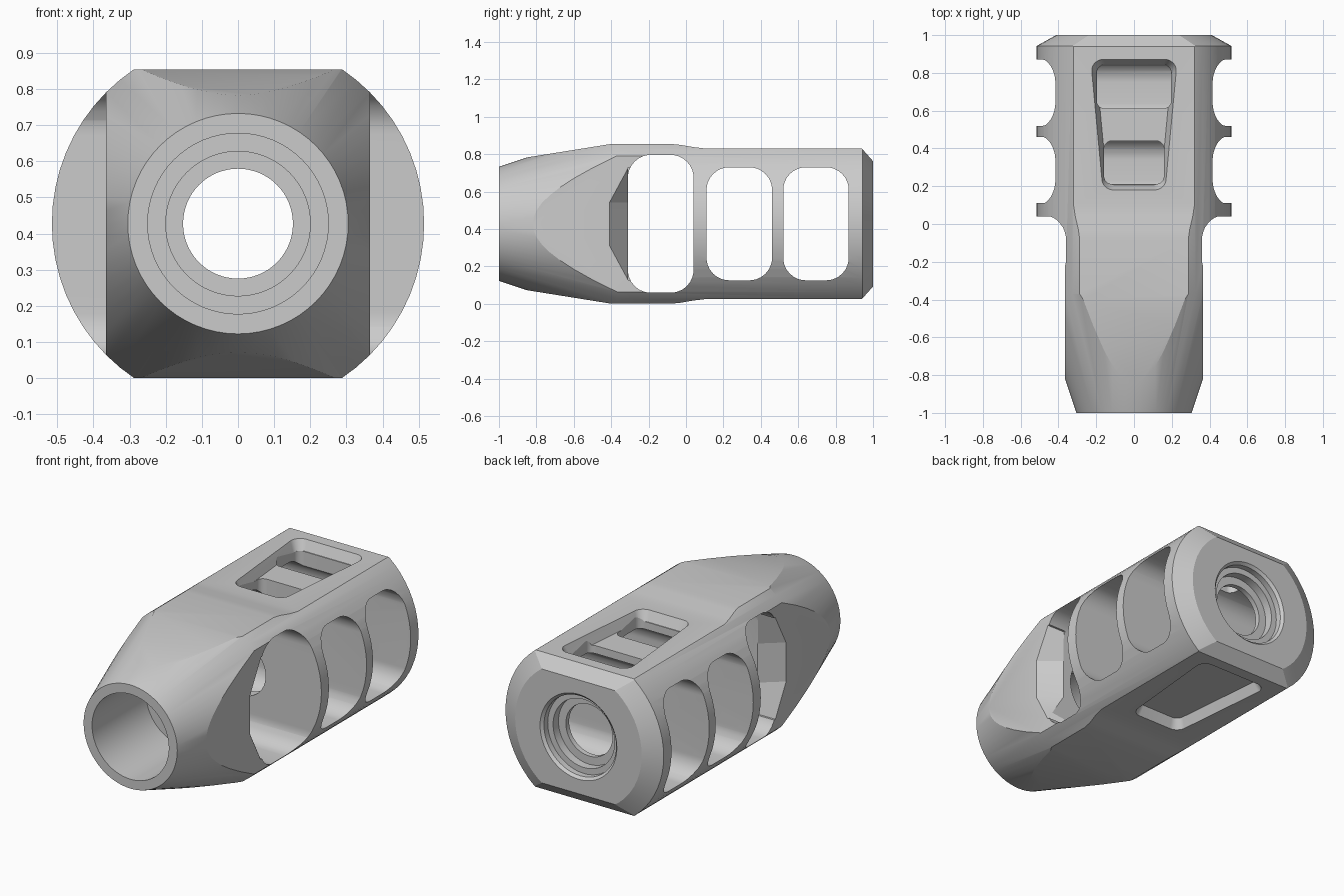
import bpy, bmesh, math
from mathutils import Vector

if "Cube" in bpy.data.objects:
    bpy.data.objects.remove(bpy.data.objects["Cube"])

CZ = 0.4275  # height of the long axis


def make(name, rings):
    """Solid skinned through equal-length rings of points, capped at both ends."""
    bm = bmesh.new()
    loops = [[bm.verts.new(Vector(p) + Vector((0, 0, CZ))) for p in r] for r in rings]
    n = len(loops[0])
    for a, b in zip(loops, loops[1:]):
        for i in range(n):
            j = (i + 1) % n
            bm.faces.new((a[i], a[j], b[j], b[i]))
    bm.faces.new(loops[0])
    bm.faces.new(loops[-1])
    bmesh.ops.recalc_face_normals(bm, faces=bm.faces)
    me = bpy.data.meshes.new(name)
    bm.to_mesh(me)
    bm.free()
    ob = bpy.data.objects.new(name, me)
    bpy.context.collection.objects.link(ob)
    return ob


def lathe(name, profile, n=64):
    """Revolve (y, radius) points about the long axis."""
    ang = [2 * math.pi * i / n for i in range(n)]
    return make(name, [[(r * math.cos(a), y, r * math.sin(a)) for a in ang] for y, r in profile])


def round_poly(pts, r, steps=8):
    """Round the corners of a convex 2D polygon."""
    out = []
    for i, p in enumerate(pts):
        p = Vector(p)
        a = (Vector(pts[i - 1]) - p).normalized()
        b = (Vector(pts[(i + 1) % len(pts)]) - p).normalized()
        half = a.angle(b) / 2
        c = p + (a + b).normalized() * (r / math.sin(half))
        s, e = p + a * (r / math.tan(half)) - c, p + b * (r / math.tan(half)) - c
        for k in range(steps + 1):
            out.append(c + s.lerp(e, k / steps).normalized() * r)
    return out


def rect(a0, a1, b0, b1):
    return [(a0, b0), (a1, b0), (a1, b1), (a0, b1)]


def along_x(name, outline, x0, x1):
    return make(name, [[(x, p[0], p[1]) for p in outline] for x in (x0, x1)])


def boolean(body, tool, op='DIFFERENCE'):
    tool.hide_render = True
    m = body.modifiers.new(tool.name, 'BOOLEAN')
    m.operation, m.solver, m.object = op, 'EXACT', tool
    bpy.context.view_layer.objects.active = body
    bpy.ops.object.modifier_apply(modifier=m.name)
    bpy.data.objects.remove(tool)


# turned outer body
body = lathe("vented_body", [(-1, .305), (-.37, .515), (.943, .515), (1, .412)])

# top and bottom flats, trimmed by the side outline
top = [(-1.1, .315), (-.4, .427), (-.08, .427), (-.03, .422), (.04, .410),
       (.1, .403), (.94, .403), (1, .335), (1.1, .22)]
outline = top + [(y, -z) for y, z in reversed(top)]
boolean(body, along_x("side_outline", outline, -.7, .7), 'INTERSECT')

# side flats and slanted front walls of the first port
for s in (-1, 1):
    boolean(body, along_x("side_flat", rect(-1.1, -.2, -.6, .6), s * .365, s * .7))
    inner = [(-.31, -.115), (-.31, .115), (-.309, .3), (-.2, .3), (-.2, -.3), (-.309, -.3)]
    outer = [(-.41, -.115), (-.41, .115), (-.31, .3), (-.2, .3), (-.2, -.3), (-.31, -.3)]
    boolean(body, make("slant", [[(s * .25, *p) for p in inner],
                                 [(s * .367, *p) for p in outer]]))

# three side ports
for y0, y1, h in ((-.31, .04, .368), (.11, .46, .302), (.52, .87, .302)):
    boolean(body, along_x("port", round_poly(rect(y0, y1, -h, h), .12), -.7, .7))

# stepped bore
boolean(body, lathe("bore", [(-1.1, .25), (-.5, .25), (-.5, .2), (-.15, .2),
                             (-.15, .152), (.9, .152), (.9, .2), (.95, .2),
                             (.95, .235), (.985, .235), (1, .25), (1.1, .25)]))

# tapered pockets on top and bottom
rim = round_poly([(-.165, .18), (.165, .18), (.23, .872), (-.23, .872)], .06)
floor = round_poly([(-.142, .207), (.142, .207), (.202, .845), (-.202, .845)], .045)
for s in (-1, 1):
    boolean(body, make("pocket", [[(*p, s * .345) for p in floor],
                                  [(*p, s * .404) for p in rim],
                                  [(*p, s * .5) for p in rim]]))

# windows from the top pocket into the two rear ports
for w, y0, y1 in ((.158, .212, .44), (.197, .612, .84)):
    win = round_poly(rect(-w, w, y0, y1), .04)
    boolean(body, make("window", [[(*p, z) for p in win] for z in (.18, .38)]))

bpy.ops.object.select_all(action='DESELECT')
body.select_set(True)
bpy.context.view_layer.objects.active = body
bpy.ops.object.shade_smooth_by_angle(angle=math.radians(20))
